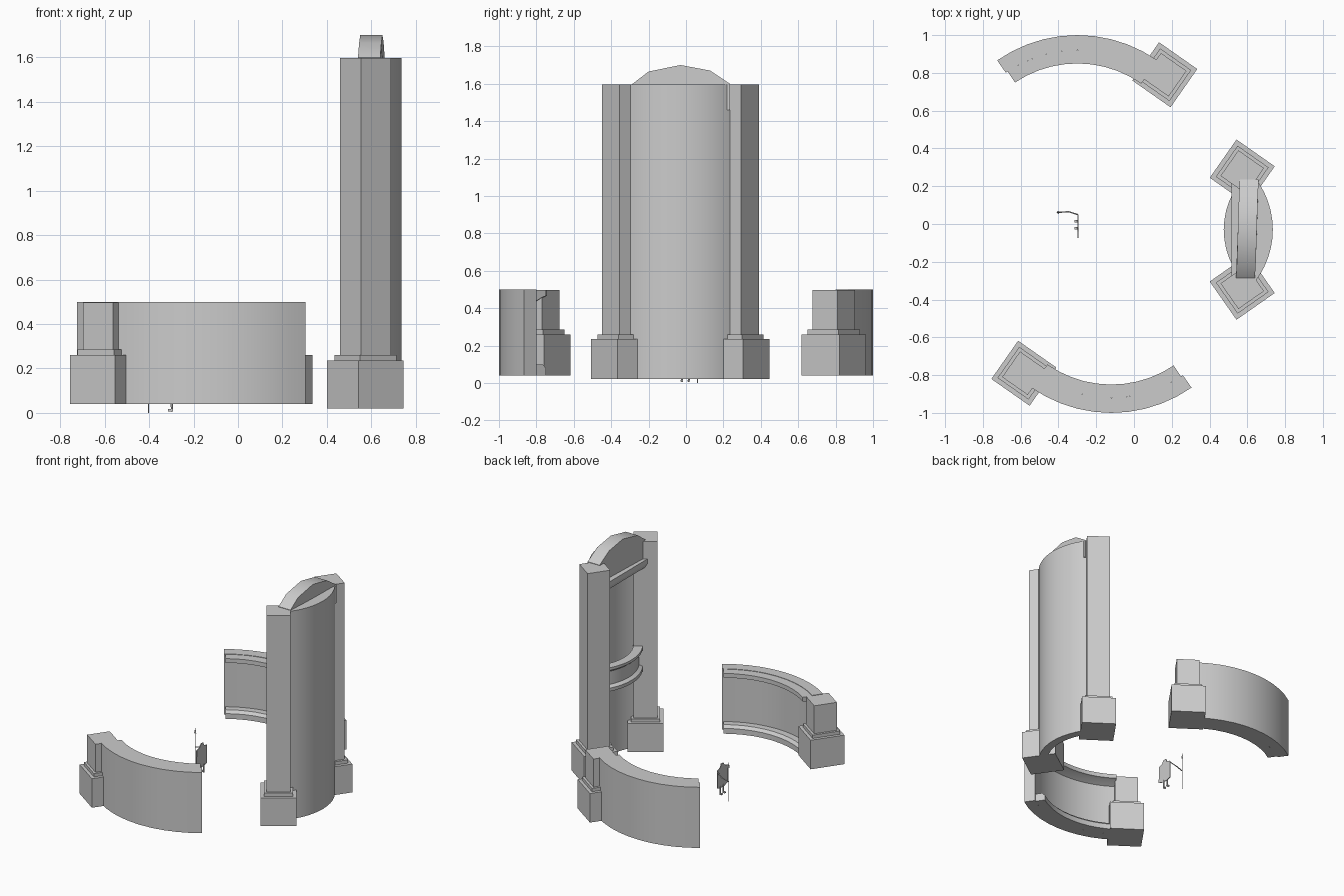
import bpy, bmesh, math
from mathutils import Matrix, Vector

if "Cube" in bpy.data.objects:
    bpy.data.objects.remove(bpy.data.objects["Cube"])


def make(name, bm, matrix=None, smooth=None):
    if matrix:
        bm.transform(matrix)
    bmesh.ops.recalc_face_normals(bm, faces=bm.faces)
    me = bpy.data.meshes.new(name)
    bm.to_mesh(me)
    bm.free()
    ob = bpy.data.objects.new(name, me)
    bpy.context.collection.objects.link(ob)
    if smooth:
        bpy.ops.object.select_all(action='DESELECT')
        ob.select_set(True)
        bpy.context.view_layer.objects.active = ob
        bpy.ops.object.shade_smooth_by_angle(angle=math.radians(smooth))
    return ob


def arc(name, center, a0, a1, profile, n=10, matrix=None):
    """Sweep a closed (radius, z) profile through an arc, with closed ends."""
    bm = bmesh.new()
    rings = []
    for i in range(n + 1):
        a = math.radians(a0 + (a1 - a0) * i / n)
        rings.append([bm.verts.new((center[0] + r * math.cos(a),
                                    center[1] + r * math.sin(a), z)) for r, z in profile])
    m = len(profile)
    for p, q in zip(rings, rings[1:]):
        for j in range(m):
            k = (j + 1) % m
            bm.faces.new((p[j], p[k], q[k], q[j]))
    bm.faces.new(rings[0])
    bm.faces.new(rings[-1][::-1])
    return make(name, bm, matrix, 30)


def rect(r0, r1, z0, z1):
    return [(r0, z0), (r1, z0), (r1, z1), (r0, z1)]


def prism(name, pts, depth, smooth=None, matrix=None):
    """Extrude a 3D polygon along a vector."""
    bm = bmesh.new()
    f = bm.faces.new([bm.verts.new(p) for p in pts])
    ext = bmesh.ops.extrude_face_region(bm, geom=[f])
    vs = [g for g in ext['geom'] if isinstance(g, bmesh.types.BMVert)]
    bmesh.ops.translate(bm, vec=Vector(depth), verts=vs)
    return make(name, bm, matrix, smooth)


def box(name, c, size, rot=0, matrix=None):
    bm = bmesh.new()
    bmesh.ops.create_cube(bm, size=1)
    bm.transform(Matrix.Translation(c) @ Matrix.Rotation(math.radians(rot), 4, 'Z')
                 @ Matrix.Diagonal((*size, 1)))
    return make(name, bm, matrix)


def rod(name, p, q, r0, r1, n=6):
    p, q = Vector(p), Vector(q)
    bm = bmesh.new()
    bmesh.ops.create_cone(bm, cap_ends=True, segments=n, radius1=r0, radius2=r1,
                          depth=(q - p).length)
    rot = (q - p).to_track_quat('Z', 'Y').to_matrix().to_4x4()
    return make(name, bm, Matrix.Translation((p + q) / 2) @ rot)


def pillar(name, x, y, rot, z0, z1, top, matrix=None):
    for part, w, a, b in (("plinth", .247, z0, z1), ("step", .2, z1, z1 + .025),
                          ("shaft", .165, z1 + .025, top)):
        box(f"{name}_{part}", (x, y, (a + b) / 2), (w, w, b - a), rot, matrix)


# Two low curved walls, the front one being the back one turned half way round
turn = Matrix.Translation((-.21, 0, 0)) @ Matrix.Rotation(math.pi, 4, 'Z') \
    @ Matrix.Translation((.21, 0, 0))
for side, mat in (("back", None), ("front", turn)):
    c = (-.3, .26)
    arc(f"{side}_low_wall", c, 55, 125, rect(.66, .74, .04, .5), matrix=mat)
    arc(f"{side}_wall_coping", c, 55, 124, [(.66, .435), (.61, .46), (.59, .465),
                                            (.59, .497), (.66, .497)], matrix=mat)
    arc(f"{side}_wall_base", c, 55, 124, [(.66, .04), (.59, .04), (.59, .08),
                                          (.61, .1), (.66, .1)], matrix=mat)
    pillar(f"{side}_wall_pillar", .163, .79, -35, .04, .26, .497, mat)

# Tower pillars
Y = -.03
for s, side in ((1, "back"), (-1, "front")):
    pillar(f"tower_{side}_pillar", .573, Y + s * .305, -35 * s, .02, .235, 1.597)

# Tower curved outer wall and roof slab
arc("tower_wall", (.285, Y), -39, 39, rect(.39, .45, .02, 1.597), 12)
roof = [(.285 + .44 * math.cos(math.radians(a)), Y + .44 * math.sin(math.radians(a)), 1.56)
        for a in range(-36, 37, 6)]
prism("tower_roof", roof, (0, 0, .036))

# Arched pediment and lintel on the inner side
arch = [(.54, -.285, 1.46), (.54, -.285, 1.6), (.545, -.2, 1.665), (.55, -.03, 1.7),
        (.555, .13, 1.67), (.56, .235, 1.6), (.56, .235, 1.46)]
prism("arched_pediment", arch, (.1, 0, 0), 40)
lintel = [(.53, 1.40), (.515, 1.43), (.515, 1.465), (.65, 1.465), (.65, 1.40)]
prism("lintel", [(x, -.285, z) for x, z in lintel], (0, .51, 0))

# Bowed balcony with floor and moulded rails
bc = (.885, Y)
arc("balcony_parapet", bc, 144, 216, rect(.36, .385, .63, .79))
arc("balcony_top_rail", bc, 144, 216, [(.345, .765), (.385, .765), (.41, .785),
                                      (.41, .805), (.345, .805)])
arc("balcony_bottom_rail", bc, 144, 216, [(.36, .625), (.41, .625), (.41, .65),
                                         (.385, .665), (.36, .665)])
floor = [(.885 + .37 * math.cos(math.radians(a)), Y + .37 * math.sin(math.radians(a)), .63)
         for a in range(144, 217, 8)]
floor += [(.285 + .41 * math.cos(math.radians(a)), Y + .41 * math.sin(math.radians(a)), .63)
          for a in range(-32, 33, 8)]
prism("balcony_floor", floor, (0, 0, .025))

# Small flat cut-out figure with feet, arm and spear
body = [(-.03, .055), (-.075, .07), (-.072, .2), (-.04, .21), (-.02, .235), (.005, .235),
        (.015, .21), (.05, .2), (.05, .065), (.02, .055)]
prism("figure_body", [(-.3, y, z) for y, z in body], (.005, 0, 0))
for y in (-.022, .015):
    rod("figure_leg", (-.298, y, .005), (-.298, y, .07), .005, .006)
    box("figure_foot", (-.305, y, .012), (.02, .014, .01))
rod("figure_arm_upper", (-.298, .05, .19), (-.345, .065, .165), .004, .004)
rod("figure_arm_lower", (-.345, .065, .165), (-.4, .062, .15), .004, .004)
rod("spear_shaft", (-.402, .062, 0), (-.402, .062, .26), .003, .003)
rod("spear_tip", (-.402, .062, .255), (-.402, .062, .295), .009, .0005, 4)
